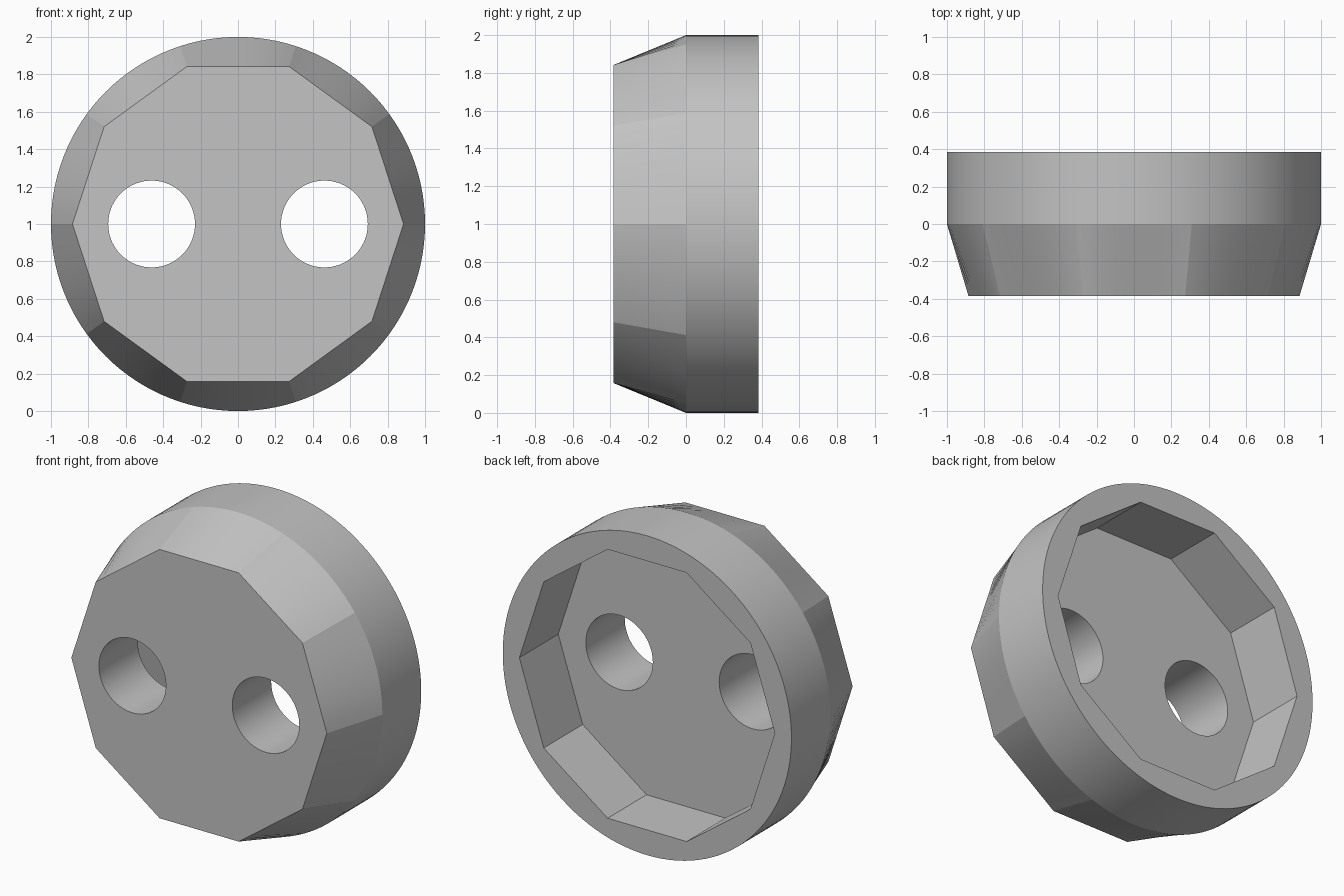
import bpy
import bmesh
from math import cos, sin, pi, radians
from mathutils import Matrix, Vector

cube = bpy.data.objects.get("Cube")
if cube:
    bpy.data.objects.remove(cube, do_unlink=True)

SIDES, STEPS = 10, 12          # decagon sides, divisions per side
N = SIDES * STEPS
HALF = 0.385                   # half depth
DECAGON_R = 0.885

grey = bpy.data.materials.new("plain grey")
grey.use_nodes = True
colour = (0.55, 0.55, 0.55, 1)
grey.diffuse_color = colour
grey.node_tree.nodes["Principled BSDF"].inputs["Base Color"].default_value = colour


def circle_point(i):
    a = 2 * pi * i / N
    return Vector((cos(a), 0, sin(a)))


def decagon_point(i):
    side, step = divmod(i, STEPS)
    start = circle_point(side * STEPS)
    end = circle_point((side + 1) * STEPS)
    return start.lerp(end, step / STEPS) * DECAGON_R


def make_object(name, bm):
    bmesh.ops.recalc_face_normals(bm, faces=bm.faces)
    mesh = bpy.data.meshes.new(name)
    bm.to_mesh(mesh)
    bm.free()
    mesh.materials.append(grey)
    obj = bpy.data.objects.new(name, mesh)
    bpy.context.collection.objects.link(obj)
    return obj


# Body: decagon lofted to a round rim, with a decagonal recess in the back
bm = bmesh.new()
profile = [(decagon_point, -HALF), (circle_point, 0), (circle_point, HALF),
           (decagon_point, HALF), (decagon_point, 0)]
rings = [[bm.verts.new(shape(i) + Vector((0, y, 1))) for i in range(N)]
         for shape, y in profile]
for a, b in zip(rings, rings[1:]):
    for i in range(N):
        j = (i + 1) % N
        bm.faces.new((a[i], a[j], b[j], b[i]))
bm.faces.new(rings[0])
bm.faces.new(rings[-1])
body = make_object("cap_body", bm)

# Two round through holes
bm = bmesh.new()
for side in (-1, 1):
    place = Matrix.Translation((side * 0.462, -0.2, 1)) @ Matrix.Rotation(pi / 2, 4, "X")
    bmesh.ops.create_cone(bm, cap_ends=True, segments=72, radius1=0.232,
                          radius2=0.232, depth=1, matrix=place)
cutter = make_object("hole_cutter", bm)
cutter.hide_render = True

bpy.ops.object.select_all(action="DESELECT")
bpy.context.view_layer.objects.active = body
body.select_set(True)
cut = body.modifiers.new("holes", "BOOLEAN")
cut.operation = "DIFFERENCE"
cut.solver = "EXACT"
cut.object = cutter
bpy.ops.object.modifier_apply(modifier=cut.name)
bpy.data.objects.remove(cutter, do_unlink=True)
bpy.ops.object.shade_smooth_by_angle(angle=radians(15))
